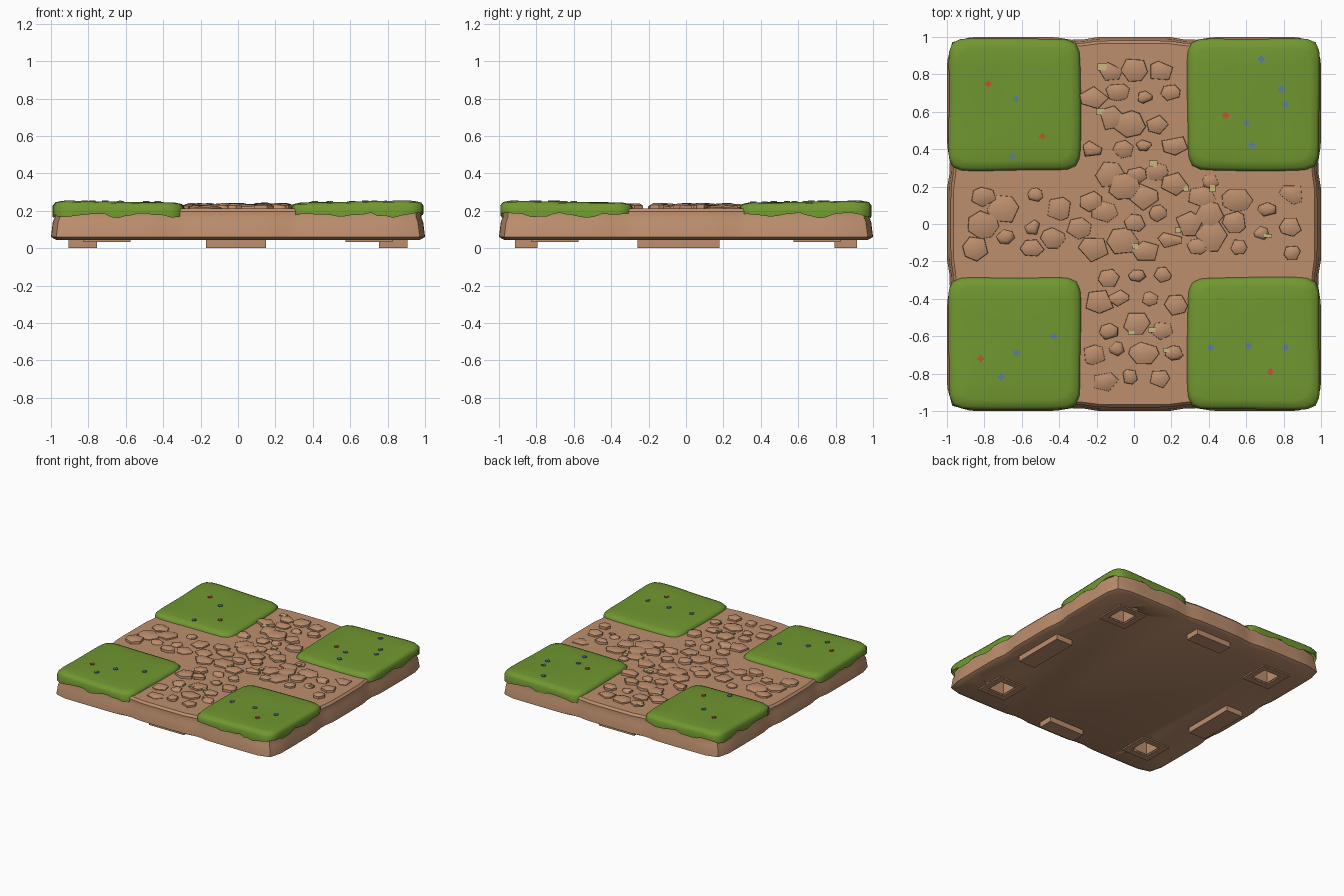
import bpy, bmesh, math, random
from mathutils import Vector

if "Cube" in bpy.data.objects:
    bpy.data.objects.remove(bpy.data.objects["Cube"])
random.seed(4)


def material(name, rgb):
    m = bpy.data.materials.new(name)
    m.diffuse_color = (*rgb, 1)
    m.use_nodes = True
    m.node_tree.nodes["Principled BSDF"].inputs["Base Color"].default_value = m.diffuse_color
    return m


DIRT = material("dirt brown", (0.51, 0.275, 0.155))
GRASS = material("grass green", (0.165, 0.31, 0.03))
CREAM = material("cream chip", (0.58, 0.48, 0.22))
RED = material("red petal", (0.58, 0.08, 0.03))
BLUE = material("blue petal", (0.10, 0.20, 0.38))


def finish(name, bm, mat, angle=40):
    bmesh.ops.recalc_face_normals(bm, faces=bm.faces)
    me = bpy.data.meshes.new(name)
    bm.to_mesh(me)
    bm.free()
    ob = bpy.data.objects.new(name, me)
    bpy.context.collection.objects.link(ob)
    me.materials.append(mat)
    bpy.ops.object.select_all(action='DESELECT')
    ob.select_set(True)
    bpy.context.view_layer.objects.active = ob
    bpy.ops.object.shade_smooth_by_angle(angle=math.radians(angle))
    return ob


def loft(bm, rings, cap_start=True):
    """Skin a stack of closed rings and cap the ends."""
    vs = [[bm.verts.new(p) for p in r] for r in rings]
    n = len(vs[0])
    for a, b in zip(vs, vs[1:]):
        for i in range(n):
            bm.faces.new((a[i], a[(i + 1) % n], b[(i + 1) % n], b[i]))
    if cap_start:
        bm.faces.new(vs[0])
    mid = sum((v.co for v in vs[-1]), Vector()) / n
    c = bm.verts.new(mid)
    for i in range(n):
        bm.faces.new((vs[-1][i], vs[-1][(i + 1) % n], c))


def square(t, half, power):
    """Point on a rounded square at angle t."""
    c, s = math.cos(t), math.sin(t)
    r = half / (abs(c) ** power + abs(s) ** power) ** (1 / power)
    return r * c, r * s


def add_box(bm, x, y, z, sx, sy, sz, taper=1.0):
    """Box centred in x and y, z is its underside."""
    rings = []
    for zz, k in ((z, taper), (z + sz, 1)):
        rings.append([(x + a * sx / 2 * k, y + b * sy / 2 * k, zz)
                      for a, b in ((-1, -1), (1, -1), (1, 1), (-1, 1))])
    loft(bm, rings)


CORNERS = [(sx, sy) for sx in (-1, 1) for sy in (-1, 1)]

# Dirt slab, pinched in where path and grass meet
bm = bmesh.new()
rings = []
for z, half in ((0.043, 0.97), (0.06, 1.0), (0.14, 0.99), (0.165, 0.98),
                (0.195, 0.98), (0.212, 0.965)):
    ring = []
    for i in range(96):
        x, y = square(i / 96 * math.tau, half, 24)
        t = min(abs(x), abs(y))
        k = 1 - 0.018 * math.exp(-((t - 0.31) / 0.07) ** 2)
        ring.append((x * k, y * k, z))
    rings.append(ring)
loft(bm, rings)
slab = finish("dirt_slab", bm, DIRT)

# Square sockets cut in the underside
bm = bmesh.new()
for sx, sy in CORNERS:
    add_box(bm, sx * 0.7, sy * 0.7, 0.0, 0.14, 0.14, 0.19)
cutter = finish("socket_cutter", bm, DIRT)
cutter.hide_render = True
mod = slab.modifiers.new("sockets", 'BOOLEAN')
mod.operation, mod.solver, mod.object = 'DIFFERENCE', 'EXACT', cutter
bpy.context.view_layer.objects.active = slab
bpy.ops.object.modifier_apply(modifier=mod.name)
bpy.data.objects.remove(cutter)

# Thin rims around the sockets
bm = bmesh.new()
for sx, sy in CORNERS:
    for dx, dy in ((1, 0), (-1, 0), (0, 1), (0, -1)):
        add_box(bm, sx * 0.7 + dx * 0.1, sy * 0.7 + dy * 0.1, 0.033,
                0.05 if dx else 0.25, 0.05 if dy else 0.15, 0.015)
finish("socket_rims", bm, DIRT)

# Four feet under the path ends
bm = bmesh.new()
for s in (-1, 1):
    add_box(bm, -0.01, s * 0.855, 0, 0.32, 0.12, 0.06)
    add_box(bm, s * 0.83, -0.04, 0, 0.15, 0.44, 0.06)
finish("path_feet", bm, DIRT)


def grass_z(x, y):
    return (0.233 + 0.011 * (abs(x) + abs(y))
            + 0.003 * math.sin(7 * x + 2) * math.cos(6 * y))


# Grass patches with ragged outer hems
for k, (sx, sy) in enumerate(CORNERS):
    bm = bmesh.new()
    rings = []
    for half, drop in ((0.353, None), (0.353, 0.028), (0.338, 0.009),
                       (0.30, 0.001), (0.2, 0), (0.1, 0)):
        ring = []
        for i in range(64):
            t = i / 64 * math.tau
            x, y = square(t, half, 10)
            wob = 1 + 0.008 * math.sin(3 * t + k * 2)
            x = max(-0.992, min(0.992, sx * 0.639 + x * wob))
            y = max(-0.992, min(0.992, sy * 0.639 + y * wob))
            if drop is None:
                z = 0.177 + 0.010 * math.sin(t * 9 + k) + random.uniform(-.006, .006)
            else:
                z = grass_z(x, y) - drop
            ring.append((x, y, z))
        rings.append(ring)
    loft(bm, rings, False)
    finish("grass_patch_%d" % (k + 1), bm, GRASS, 70)

# Cobblestones along the crossing paths, some with cream chips
stones, chips = bmesh.new(), bmesh.new()
P = 0.138
for i in range(-7, 8):
    for j in range(-7, 8):
        x = i * P + (P / 2 if j % 2 and abs(i) < 3 else 0)
        y = j * P + (P / 2 if i % 2 and abs(j) < 2 else 0)
        x += random.uniform(-0.025, 0.025)
        y += random.uniform(-0.025, 0.025)
        if min(abs(x), abs(y)) > 0.225 or max(abs(x), abs(y)) > 0.93:
            continue
        n = random.choice((5, 6, 6, 7))
        r = random.uniform(0.042, 0.092)
        top = random.uniform(0.229, 0.244)
        a0, stretch = random.uniform(0, 6), random.uniform(0.7, 1)
        tx, ty = random.uniform(-.06, .06), random.uniform(-.06, .06)
        angs = [a0 + (q + random.uniform(-.25, .25)) * math.tau / n for q in range(n)]
        rings = []
        for f, z in ((1.0, 0.2), (0.95, top - 0.012), (0.55, top - 0.002)):
            ring = []
            for a in angs:
                dx, dy = r * f * math.cos(a), r * f * stretch * math.sin(a)
                ring.append((max(-.98, min(.98, x + dx)), max(-.98, min(.98, y + dy)),
                             z + (tx * dx + ty * dy if z > 0.205 else 0)))
            rings.append(ring)
        loft(stones, rings)
        if random.random() < 0.14:
            b = a0 + 1
            add_box(chips, x + r * .85 * math.cos(b), y + r * .85 * stretch * math.sin(b),
                    0.225, random.uniform(.02, .05), random.uniform(.015, .04), 0.009)
finish("cobblestones", stones, DIRT, 50)
finish("cream_chips", chips, CREAM)


# Tiny cross-shaped flowers
def flowers(name, spots, mat):
    bm = bmesh.new()
    for x, y in spots:
        z = grass_z(x, y) - 0.003
        add_box(bm, x, y, z, 0.034, 0.014, 0.008)
        add_box(bm, x, y, z, 0.014, 0.034, 0.0085)
    finish(name, bm, mat)


flowers("red_flowers", [(-.78, .75), (-.49, .47), (.49, .58), (-.82, -.72), (.73, -.79)], RED)
flowers("blue_flowers", [(-.63, .67), (-.65, .36), (.68, .88), (.79, .72), (.81, .64),
                         (.60, .54), (.63, .42), (-.43, -.60), (-.63, -.69), (-.71, -.82),
                         (.41, -.66), (.61, -.65), (.81, -.66)], BLUE)
